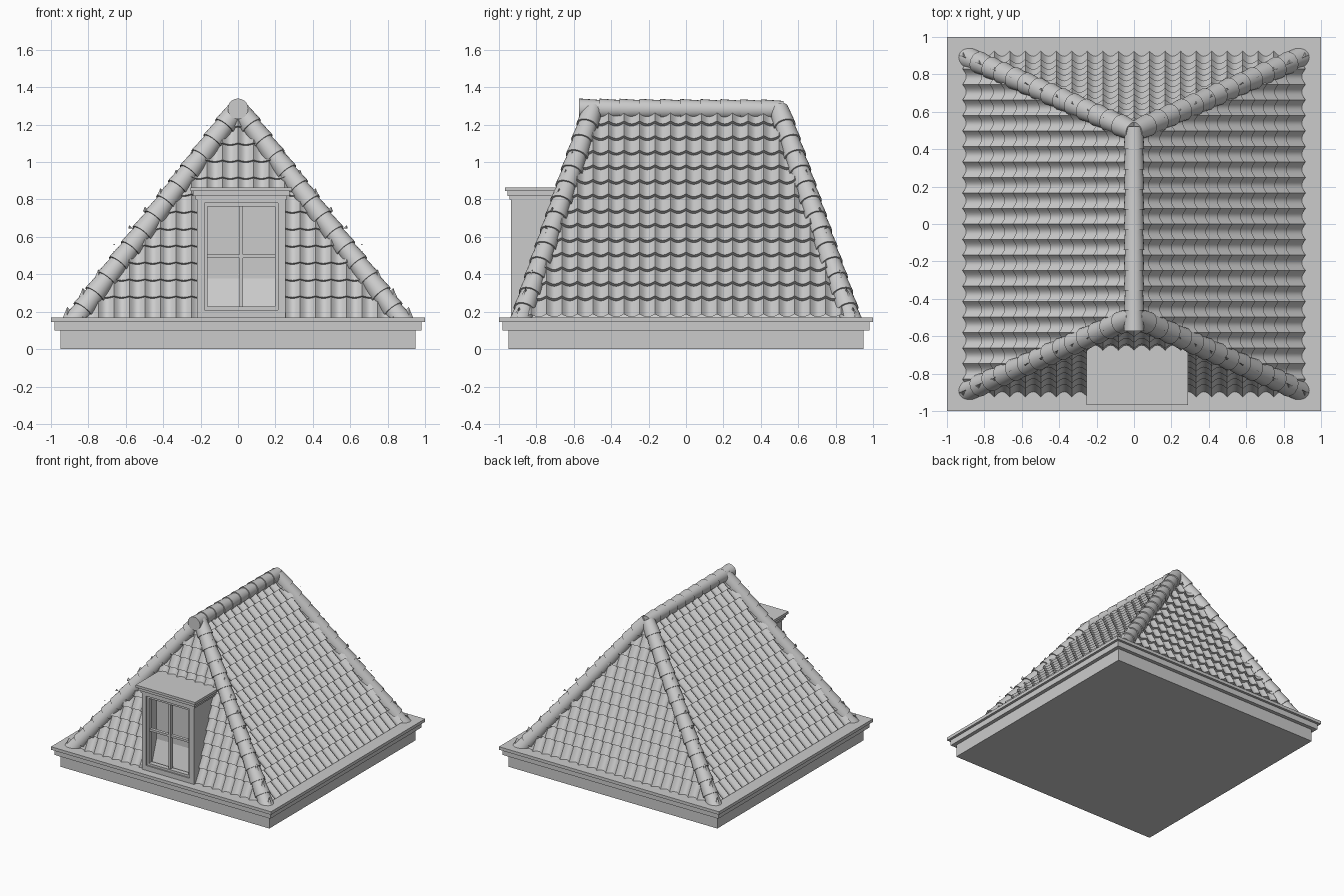
import bpy, bmesh, math
from mathutils import Vector, Matrix

if "Cube" in bpy.data.objects:
    bpy.data.objects.remove(bpy.data.objects["Cube"])

BASE_Z = 0.17
EAVE_X, EAVE_Y = 0.86, 0.87      # roof plane at the eaves
TOP_Y, TOP_Z = 0.50, 1.27        # ridge end
PERIOD, DEPTH, LIFT = 0.083, 0.025, 0.02


def finish(name, bm, smooth=None):
    bmesh.ops.recalc_face_normals(bm, faces=bm.faces[:]) if smooth is None else None
    me = bpy.data.meshes.new(name)
    bm.to_mesh(me)
    bm.free()
    ob = bpy.data.objects.new(name, me)
    bpy.context.collection.objects.link(ob)
    if smooth is not None:
        me.shade_smooth()
        me.set_sharp_from_angle(angle=math.radians(smooth))
    return ob


def add_box(bm, x0, x1, y0, y1, z0, z1):
    m = Matrix.Translation(((x0 + x1) / 2, (y0 + y1) / 2, (z0 + z1) / 2))
    m = m @ Matrix.Diagonal((x1 - x0, y1 - y0, z1 - z0, 1))
    bmesh.ops.create_cube(bm, size=1, matrix=m)


def boxes(name, items):
    bm = bmesh.new()
    for b in items:
        add_box(bm, *b)
    return finish(name, bm)


def cut(bm, co, no):
    # remove everything on the positive side of the plane
    bmesh.ops.bisect_plane(bm, geom=bm.verts[:] + bm.edges[:] + bm.faces[:], dist=1e-6,
                           plane_co=co, plane_no=no, clear_outer=True)


def tile_slope(name, eave, top, along, courses, clips, turn=0, hole=None):
    bm = bmesh.new()
    eave, top, along = Vector(eave), Vector(top), Vector(along)
    up = (top - eave) / courses
    normal = along.cross(up).normalized()
    seg, half = 8, 12
    rows = []
    for i in range(courses):
        rows += [(i, LIFT), (i + 1, 0.0)]
    rows[0] = (-0.3, LIFT * 1.2)
    grid = []
    for s, lift in rows:
        line = []
        for k in range(-half * seg, half * seg + 1):
            t = k / seg
            h = DEPTH * (1 - abs(math.sin(math.pi * t))) + lift
            line.append(bm.verts.new(eave + up * s + along * (t * PERIOD) + normal * h))
        grid.append(line)
    for a, b in zip(grid, grid[1:]):
        for k in range(len(a) - 1):
            bm.faces.new((a[k], a[k + 1], b[k + 1], b[k]))
    for co, no in clips:
        cut(bm, co, no)
    cut(bm, (0, 0, BASE_Z), (0, 0, -1))
    if hole:
        x0, x1, z1 = hole
        for co, no in (((x0, 0, 0), (1, 0, 0)), ((x1, 0, 0), (1, 0, 0)), ((0, 0, z1), (0, 0, 1))):
            bmesh.ops.bisect_plane(bm, geom=bm.verts[:] + bm.edges[:] + bm.faces[:],
                                   plane_co=co, plane_no=no)
        inside = [f for f in bm.faces if x0 < f.calc_center_median().x < x1
                  and f.calc_center_median().z < z1]
        bmesh.ops.delete(bm, geom=inside, context='FACES')
    bm.transform(Matrix.Rotation(turn, 4, 'Z'))
    return finish(name, bm, 35)


def cap_tiles(name, a, b, count, r_low, r_high):
    # overlapping tapered round tiles from a up to b
    bm = bmesh.new()
    a, b = Vector(a), Vector(b)
    step = (b - a) / count
    rot = step.to_track_quat('Z', 'Y').to_matrix().to_4x4()
    for i in range(count):
        m = Matrix.Translation(a + step * (i + 0.55)) @ rot
        bmesh.ops.create_cone(bm, cap_ends=True, segments=20, radius1=r_low, radius2=r_high,
                              depth=step.length * 1.12, matrix=m)
    bmesh.ops.recalc_face_normals(bm, faces=bm.faces[:])
    cut(bm, (0, 0, BASE_Z), (0, 0, -1))
    return finish(name, bm, 40)


# Stepped eaves cornice
boxes("eaves_cornice", [(-w, w, -w, w, z0, z1) for w, z0, z1 in
                        ((0.95, 0, 0.10), (0.98, 0.10, 0.145), (1.0, 0.145, BASE_Z))])

# Plain roof deck under the tiles
bm = bmesh.new()
low = [bm.verts.new((x * EAVE_X, y * EAVE_Y, BASE_Z)) for x, y in ((-1, -1), (1, -1), (1, 1), (-1, 1))]
f, b = [bm.verts.new((0, y, TOP_Z)) for y in (-TOP_Y, TOP_Y)]
for vs in ((low[0], low[1], f), (low[1], low[2], b, f), (low[2], low[3], b), (low[3], low[0], f, b)):
    bm.faces.new(vs)
finish("roof_deck", bm)

# Wavy tile courses, clipped along the hips
dx, dy = EAVE_X, EAVE_Y - TOP_Y
side_clips = [((0, TOP_Y, 0), (-dy, dx, 0)), ((0, -TOP_Y, 0), (-dy, -dx, 0)), ((0, 0, 0), (-1, 0, 0))]
front_clips = [((0, -TOP_Y, 0), (dy, dx, 0)), ((0, -TOP_Y, 0), (-dy, dx, 0))]
for name, turn in (("right", 0), ("left", math.pi)):
    tile_slope(name + "_tiles", (EAVE_X, 0, 0.18), (0, 0, TOP_Z), (0, 1, 0), 14, side_clips, turn)
for name, turn, hole in (("front", 0, (-0.2, 0.235, 0.82)), ("back", math.pi, None)):
    tile_slope(name + "_tiles", (0, -EAVE_Y, 0.18), (0, -TOP_Y, TOP_Z), (1, 0, 0), 12,
               front_clips, turn, hole)

# Hip and ridge cap tiles
for sx in (-1, 1):
    for sy in (-1, 1):
        cap_tiles("hip_caps", (sx * 0.893, sy * 0.892, 0.13), (sx * 0.01, sy * TOP_Y, 1.275), 14, 0.06, 0.05)
cap_tiles("ridge_caps", (0, 0.52, 1.28), (0, -0.56, 1.285), 10, 0.047, 0.055)

# Dormer: hollow body, cornice, window bars
X0, X1, YF = -0.22, 0.255, -0.935
boxes("dormer_body", [(X0, -0.18, YF, -0.6, BASE_Z, 0.80), (0.215, X1, YF, -0.6, BASE_Z, 0.80),
                      (-0.18, 0.215, YF, -0.8, BASE_Z, 0.21), (-0.18, 0.215, YF, -0.6, 0.78, 0.80),
                      (-0.18, 0.215, -0.80, -0.78, 0.21, 0.78)])
boxes("dormer_cornice", [(X0 - o, X1 + o, YF - o, -0.6, z0, z1) for o, z0, z1 in
                         ((0.008, 0.80, 0.82), (0.02, 0.82, 0.845), (0.033, 0.845, 0.865))])
boxes("window_frame", [(-0.18, -0.163, -0.925, -0.885, 0.21, 0.78), (0.198, 0.215, -0.925, -0.885, 0.21, 0.78),
                       (-0.163, 0.198, -0.925, -0.885, 0.21, 0.228), (-0.163, 0.198, -0.925, -0.885, 0.762, 0.78),
                       (0.008, 0.028, -0.915, -0.885, 0.228, 0.762), (-0.163, 0.198, -0.913, -0.887, 0.488, 0.506)])
